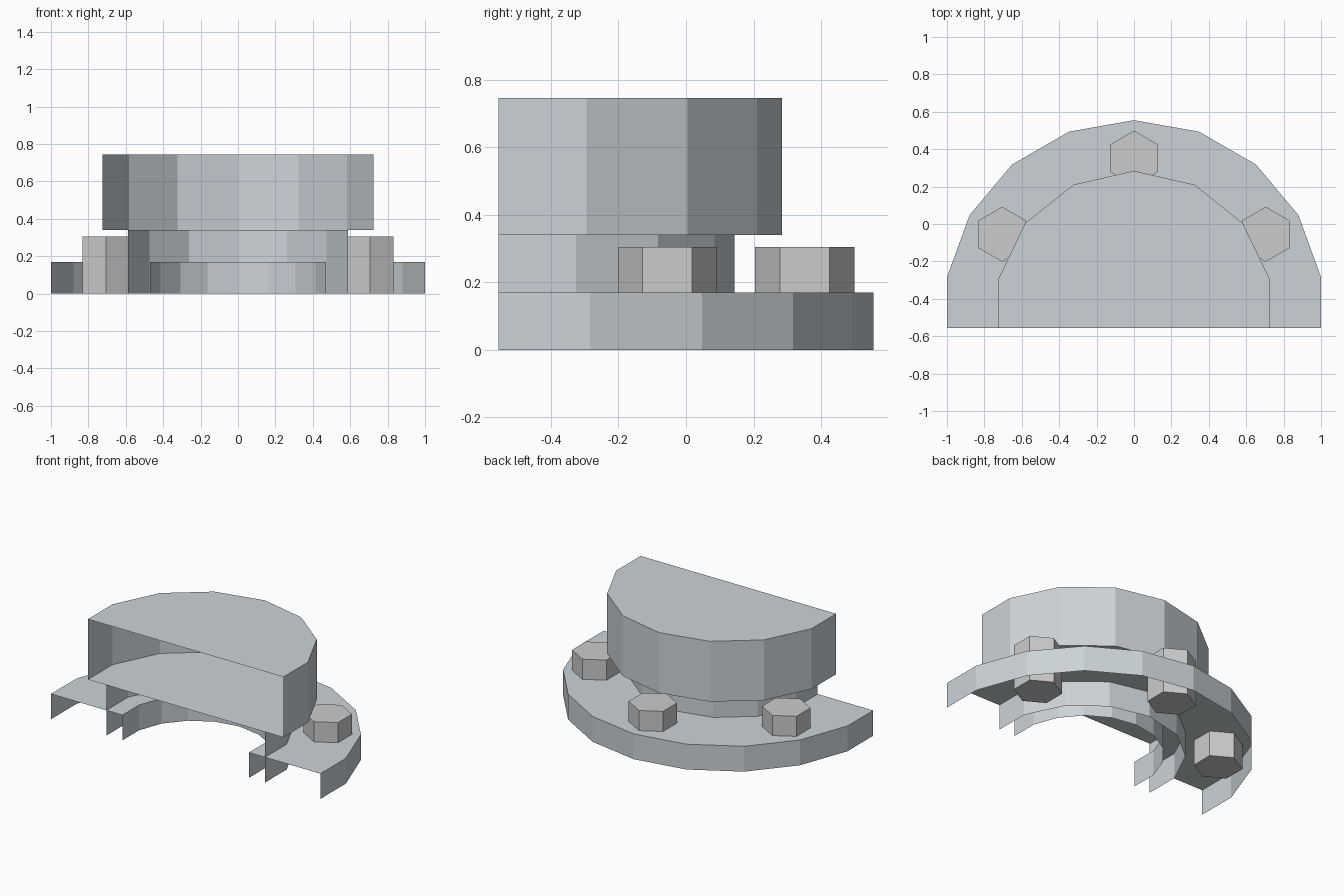
import bpy, math

if "Cube" in bpy.data.objects:
    bpy.data.objects.remove(bpy.data.objects["Cube"])

CY, FRONT = -0.46, -0.555   # arc centre and open front plane


def material(name, rgb):
    m = bpy.data.materials.new(name)
    m.diffuse_color = (*rgb, 1)
    m.use_nodes = True
    m.node_tree.nodes["Principled BSDF"].inputs["Base Color"].default_value = m.diffuse_color
    return m


STEEL = material("steel", (0.60, 0.65, 0.68))
BOLT = material("bolt_metal", (0.69, 0.68, 0.67))


def make(name, verts, faces, mat):
    me = bpy.data.meshes.new(name)
    me.from_pydata(verts, [], faces)
    me.materials.append(mat)
    ob = bpy.data.objects.new(name, me)
    bpy.context.collection.objects.link(ob)
    return ob


def arc(sides, r):
    """Half polygon from right to left, cut straight at the front plane."""
    step = 2 * math.pi / sides
    n = sides // 2
    pts = [(r * math.cos(step * (i + 0.5)), CY + r * math.sin(step * (i + 0.5)))
           for i in range(n)]
    return [(pts[0][0], FRONT)] + pts + [(pts[-1][0], FRONT)]


def shell(name, sides, rings, caps=False):
    """Open-fronted half shell through (radius, z) rings."""
    n = sides // 2 + 2
    verts = [(x, y, z) for r, z in rings for x, y in arc(sides, r)]
    faces = [(k * n + i, k * n + i + 1, (k + 1) * n + i + 1, (k + 1) * n + i)
             for k in range(len(rings) - 1) for i in range(n - 1)]
    if caps:
        faces.append(tuple(reversed(range(n))))
        faces.append(tuple(range((len(rings) - 1) * n, len(rings) * n)))
    return make(name, verts, faces, STEEL)


# Flange: outer wall, flat top and inner wall, open underneath
shell("flange", 18, [(1.015, 0), (1.015, 0.17), (0.477, 0.17), (0.477, 0)])
# Neck passing through the flange
shell("neck", 14, [(0.604, 0), (0.604, 0.34)])
# Cap with floor and top, open at the front
shell("cap", 14, [(0.744, 0.34), (0.744, 0.745)], caps=True)

# Hexagonal bolts
for name, x, y in (("bolt_left", -0.705, -0.055), ("bolt_back", 0, 0.352),
                   ("bolt_right", 0.705, -0.055)):
    ring = [(x + 0.147 * math.sin(i * math.pi / 3), y + 0.147 * math.cos(i * math.pi / 3))
            for i in range(6, 0, -1)]
    verts = [(a, b, z) for z in (0, 0.305) for a, b in ring]
    faces = [(i, (i + 1) % 6, (i + 1) % 6 + 6, i + 6) for i in range(6)]
    faces += [tuple(range(5, -1, -1)), tuple(range(6, 12))]
    make(name, verts, faces, BOLT)
